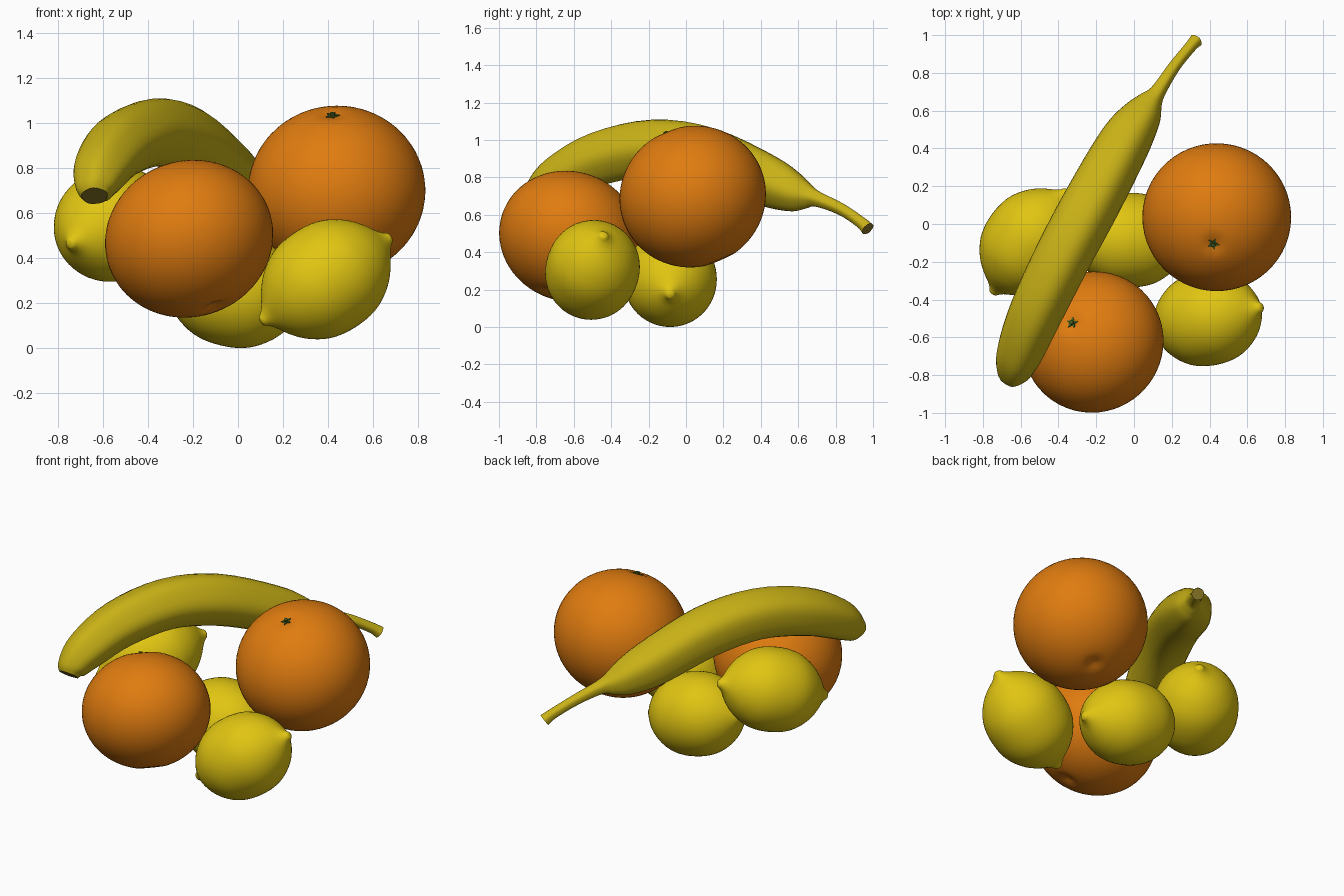
import bpy, bmesh, math
from mathutils import Vector

if "Cube" in bpy.data.objects:
    bpy.data.objects.remove(bpy.data.objects["Cube"])


def material(name, rgb):
    m = bpy.data.materials.new(name)
    m.diffuse_color = (*rgb, 1)
    m.use_nodes = True
    m.node_tree.nodes["Principled BSDF"].inputs["Base Color"].default_value = m.diffuse_color
    return m


ORANGE = material("orange_peel", (0.74, 0.20, 0.005))
LEMON = material("lemon_peel", (0.75, 0.56, 0.006))
BANANA = material("banana_peel", (0.58, 0.44, 0.008))
BROWN = material("banana_end_brown", (0.24, 0.18, 0.02))
GREEN = material("calyx_green", (0.06, 0.11, 0.012))


def smooth_points(pts, steps):
    """Catmull-Rom resampling of a list of tuples."""
    p = [Vector(q) for q in pts]
    p = [p[0] * 2 - p[1]] + p + [p[-1] * 2 - p[-2]]
    out = []
    for i in range(1, len(p) - 2):
        a, b, c, d = p[i - 1:i + 3]
        for k in range(steps):
            t = k / steps
            out.append(0.5 * (2 * b + (c - a) * t + (2 * a - 5 * b + 4 * c - d) * t * t
                              + (3 * b - a - 3 * c + d) * t ** 3))
    return out + [p[-2]]


def finish(bm, name, mats, angle=60):
    bmesh.ops.recalc_face_normals(bm, faces=bm.faces)
    me = bpy.data.meshes.new(name)
    bm.to_mesh(me)
    bm.free()
    ob = bpy.data.objects.new(name, me)
    bpy.context.collection.objects.link(ob)
    for m in mats:
        me.materials.append(m)
    bpy.ops.object.select_all(action='DESELECT')
    ob.select_set(True)
    bpy.context.view_layer.objects.active = ob
    bpy.ops.object.shade_smooth_by_angle(angle=math.radians(angle))
    return ob


def skin(rings):
    """Bridge equal rings of points and cap both ends."""
    bm = bmesh.new()
    vs = [[bm.verts.new(p) for p in r] for r in rings]
    n = len(vs[0])
    for a, b in zip(vs, vs[1:]):
        for i in range(n):
            bm.faces.new((a[i], a[(i + 1) % n], b[(i + 1) % n], b[i]))
    bm.faces.new(vs[0])
    bm.faces.new(vs[-1])
    return bm


def lathe(profile, n=56):
    return skin([[(max(r, 0.0015) * math.cos(2 * math.pi * i / n),
                   max(r, 0.0015) * math.sin(2 * math.pi * i / n), z) for i in range(n)]
                 for z, r in profile])


def place(ob, center, axis):
    ob.rotation_mode = 'QUATERNION'
    ob.rotation_quaternion = Vector(axis).to_track_quat('Z', 'Y')
    ob.location = center


def orange(name, center, axis, radius, half):
    # peel with a shallow dimple at each pole
    prof = []
    for i in range(41):
        f = math.pi * i / 40
        dip = 0.018 * math.exp(-(f / 0.11) ** 2) + 0.022 * math.exp(-((math.pi - f) / 0.11) ** 2)
        z = half * math.cos(f)
        prof.append((z - math.copysign(dip, z), radius * math.sin(f)))
    place(finish(lathe(prof), name, [ORANGE]), center, axis)
    # star-shaped calyx with a small stub
    bm = bmesh.new()
    top = half - 0.008
    star = []
    for i in range(10):
        r = 0.034 if i % 2 == 0 else 0.016
        a = math.pi * i / 5
        star.append(bm.verts.new((r * math.cos(a), r * math.sin(a), top)))
    ext = bmesh.ops.extrude_face_region(bm, geom=[bm.faces.new(star)])
    for v in ext['geom']:
        if isinstance(v, bmesh.types.BMVert):
            v.co.z -= 0.012
    stub = bmesh.ops.create_cone(bm, cap_ends=True, segments=10, radius1=0.014,
                                 radius2=0.011, depth=0.02)
    for v in stub['verts']:
        v.co.z += top
    place(finish(bm, name + "_calyx", [GREEN], 30), center, axis)


def lemon(name, center, axis):
    half = [(0.352, 0), (0.347, 0.02), (0.328, 0.035), (0.305, 0.062), (0.27, 0.115),
            (0.22, 0.171), (0.15, 0.219), (0.08, 0.243)]
    prof = half + [(0, 0.25)] + [(-z, r) for z, r in reversed(half)]
    place(finish(lathe(smooth_points(prof, 3)), name, [LEMON]), center, axis)


orange("back_orange", (0.438, 0.036, 0.697), (-0.05, -0.39, 0.92), 0.394, 0.376)
orange("front_orange", (-0.217, -0.625, 0.485), (-0.12, 0.11, 0.32), 0.377, 0.343)
lemon("left_lemon", (-0.55, -0.095, 0.55), (0.40, 0.55, 0.18))
lemon("bottom_lemon", (-0.02, -0.085, 0.255), (0.37, 0.0, -0.09))
lemon("right_lemon", (0.39, -0.5, 0.305), (0.29, 0.06, 0.19))

# banana: path x, y, z and radius, from blossom end to stem end
path = [(-0.637, -0.815, 0.675, 0.058), (-0.635, -0.78, 0.715, 0.09), (-0.605, -0.675, 0.795, 0.122),
        (-0.52, -0.46, 0.90, 0.142), (-0.38, -0.17, 0.957, 0.15),
        (-0.225, 0.12, 0.915, 0.152), (-0.055, 0.43, 0.785, 0.138),
        (0.04, 0.575, 0.72, 0.105), (0.085, 0.645, 0.70, 0.07), (0.125, 0.70, 0.685, 0.042),
        (0.21, 0.83, 0.63, 0.032), (0.295, 0.935, 0.56, 0.031), (0.328, 0.972, 0.525, 0.036)]
pts = smooth_points(path, 4)
side = Vector((0.87, -0.5, 0))
rings = []
for i, p in enumerate(pts):
    t = (pts[min(i + 1, len(pts) - 1)] - pts[max(i - 1, 0)]).to_3d().normalized()
    u = (side - t * side.dot(t)).normalized()
    w = u.cross(t)
    ring = []
    for k in range(30):
        a = 2 * math.pi * k / 30
        r = p[3] * (1 + 0.03 * math.cos(5 * a))  # five soft ridges
        ring.append(p.to_3d() + (u * math.cos(a) + w * math.sin(a)) * r)
    rings.append(ring)
bm = skin(rings)
for f in bm.faces:
    if len(f.verts) > 4:  # both end caps
        f.material_index = 1
finish(bm, "banana", [BANANA, BROWN], 50)
